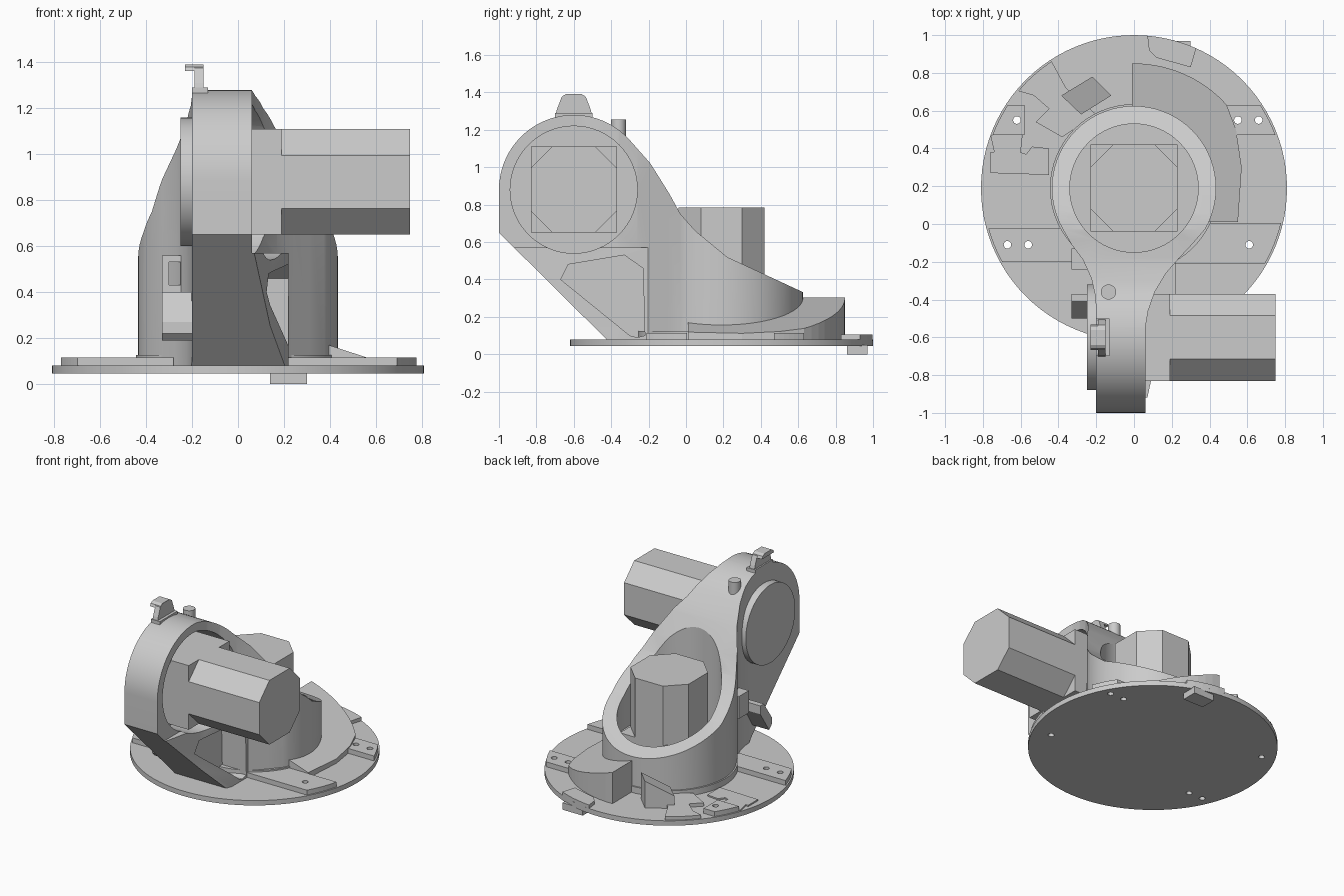
import bpy, bmesh, math
from math import cos, sin, radians, sqrt

if "Cube" in bpy.data.objects:
    bpy.data.objects.remove(bpy.data.objects["Cube"])

CY, R = 0.19, 0.81          # column axis position and base radius


def prism(name, pts, a, b, axis='Z', top=None):
    """Extrude a 2D outline: axis Z uses (x, y), X uses (y, z). top(u, v) may vary the end."""
    bm = bmesh.new()
    place = (lambda u, v, w: (u, v, w)) if axis == 'Z' else (lambda u, v, w: (w, u, v))
    lo = [bm.verts.new(place(u, v, a)) for u, v in pts]
    hi = [bm.verts.new(place(u, v, top(u, v) if top else b)) for u, v in pts]
    bm.faces.new(lo)
    bm.faces.new(hi)
    n = len(pts)
    for i in range(n):
        bm.faces.new((lo[i], lo[(i + 1) % n], hi[(i + 1) % n], hi[i]))
    bmesh.ops.recalc_face_normals(bm, faces=bm.faces)
    me = bpy.data.meshes.new(name)
    bm.to_mesh(me)
    bm.free()
    ob = bpy.data.objects.new(name, me)
    bpy.context.collection.objects.link(ob)
    return ob


def arc(cx, cy, r, a0, a1, n):
    return [(cx + r * cos(radians(a0 + (a1 - a0) * i / n)),
             cy + r * sin(radians(a0 + (a1 - a0) * i / n))) for i in range(n + 1)]


def circle(cx, cy, r, n=64):
    return arc(cx, cy, r, 0, 360, n)[:-1]


def rect(u0, u1, v0, v1):
    return [(u0, v0), (u1, v0), (u1, v1), (u0, v1)]


def octagon(cx, cy, h, c):
    k = h - c
    return [(cx + u, cy + v) for u, v in
            [(-k, -h), (k, -h), (h, -k), (h, k), (k, h), (-k, h), (-h, k), (-h, -k)]]


def boolean(ob, other, op='DIFFERENCE'):
    m = ob.modifiers.new(op, 'BOOLEAN')
    m.operation, m.object, m.solver = op, other, 'EXACT'
    bpy.context.view_layer.objects.active = ob
    bpy.ops.object.modifier_apply(modifier=m.name)
    bpy.data.objects.remove(other)


def smooth(ob, angle=25):
    bpy.ops.object.select_all(action='DESELECT')
    ob.select_set(True)
    bpy.context.view_layer.objects.active = ob
    bpy.ops.object.shade_smooth_by_angle(angle=radians(angle))


def strip(name, inner, side, y0, y1, top):
    """Raised strip on the base, ending on the disc rim."""
    rim = [(side * sqrt((R - .01) ** 2 - (y - CY) ** 2), y)
           for y in [y0 + (y1 - y0) * i / 6 for i in range(7)]]
    return prism(name, [(inner, y1), (inner, y0)] + rim, .07, top)


# Base disc, raised strips and screw holes
base = prism('base_disc', circle(0, CY, R, 96), .045, .08)
strips = [strip('front_strip_right', .22, 1, -.21, .005, .115),
          strip('front_strip_left', -.28, -1, -.2, -.025, .115),
          strip('rear_strip_right', .42, 1, .47, .63, .115),
          strip('rear_strip_left', -.58, -1, .47, .63, .115)]
for x, y in [(.55, .55), (.66, .55), (.61, -.11), (-.67, -.11), (-.56, -.11), (-.62, .55)]:
    for plate in [base] + strips:
        if plate is base or (plate.name.startswith('front') == (y < 0)
                             and plate.name.endswith('right') == (x > 0)):
            boolean(plate, prism('hole', circle(x, y, .02, 16), -.1, .3))
smooth(base)

# Small plates on the back of the disc
prism('left_patch', [(-.76, .27), (-.45, .26), (-.45, .4), (-.54, .41), (-.57, .37),
                     (-.6, .38), (-.59, .47), (-.76, .47), (-.74, .38), (-.76, .38)], .07, .09)
prism('back_left_plate', arc(0, CY, R - .01, 123, 140, 6) +
      [(-.53, .68), (-.45, .61), (-.52, .54), (-.38, .46), (-.2, .58), (-.36, .72)], .07, .105)
prism('back_patch', arc(0, CY, R, 66, 85, 5) + [(.08, .92), (.12, .88), (.3, .83)], .07, .105)
prism('bottom_tab', rect(.14, .3, .86, .97), 0, .05)

# Ramp behind the column, falling towards the right
prism('cable_ramp', [(-.01, .6)] + arc(0, CY, .66, 91, 42, 10) +
      [(.54, .5), (.57, .3), (.55, .01), (.35, .01), (.35, .4), (.2, .55)], .07, 0,
      top=lambda x, y: max(.3 - .33 * x, .1))

# Wedge block at the back left
prism('stop_block', [(-.385, .68), (-.22, .78), (-.12, .68), (-.28, .58)], .07, 0,
      top=lambda x, y: .27 if x > -.25 else .17)

# Main casting: keyhole plan plus splayed web, trimmed by the side profile
plan = arc(0, CY, .435, -30, 210, 48) + [
    (-.33, -.11), (-.27, -.19), (-.225, -.29), (-.205, -.38), (-.2, -.46), (-.2, -1.05),
    (.06, -1.05), (.06, -.55), (.075, -.46), (.11, -.36), (.17, -.26), (.24, -.18), (.31, -.105)]
casting = prism('shoulder_casting', plan, .07, 1.4)
web = prism('web', [(-.19, -1.04), (.045, -1.04), (.09, -.83), (.14, -.6), (.22, -.38),
                    (.22, -.1), (-.19, -.1)], .06, .57)
boolean(casting, web, 'UNION')
side = [(-.42, .075), (-1, .65)] + arc(-.6, .88, .4, 180, 43, 28) + [
    (-.19, 1.02), (-.09, .86), (-.03, .75), (.05, .66), (.22, .52), (.63, .33), (.63, .075)]
boolean(casting, prism('side_profile', side, -1, 1, 'X'), 'INTERSECT')
boolean(casting, prism('column_bore', circle(0, CY, .34), .28, 2))
boolean(casting, prism('shoulder_bore', circle(-.6, .88, .34), -.08, 1, 'X'))
pocket = [(-.67, .4), (-.63, .48), (-.33, .53), (-.23, .46), (-.22, .1), (-.26, .09), (-.3, .1)]
boolean(casting, prism('pocket', pocket, .03, 1, 'X'))
smooth(casting)

# Foot ring around the column
foot = prism('column_foot', circle(0, CY, .445), .07, .125)
smooth(foot)

# Motors: square flange with an octagonal can
prism('column_motor_flange', rect(-.23, .23, CY - .23, CY + .23), .27, .36)
prism('column_motor', octagon(0, CY, .23, .12), .35, .785)
prism('shoulder_motor_flange', rect(-.83, -.37, .65, 1.11), -.09, .19, 'X')
prism('shoulder_motor', octagon(-.6, .88, .23, .115), .18, .75, 'X')

# Cover on the left side of the shoulder
cover = prism('shoulder_cover', circle(-.6, .88, .28), -.25, -.19, 'X')
smooth(cover)

# Hook bracket and pin on top of the shoulder
hook = [(-.705, 1.25), (-.69, 1.31), (-.665, 1.375), (-.64, 1.39), (-.56, 1.39),
        (-.535, 1.375), (-.51, 1.31), (-.495, 1.25)]
prism('hook_plate', hook, -.19, -.15, 'X')
prism('hook_lip', [(-.668, 1.362), (-.66, 1.38), (-.64, 1.392), (-.56, 1.392),
                   (-.54, 1.38), (-.532, 1.362)], -.23, -.151, 'X')
prism('hook_foot', rect(-.7, -.5, 1.25, 1.29), -.2, -.13, 'X')
pin = prism('top_pin', circle(-.135, -.36, .04, 24), 1.1, 1.255)
smooth(pin)

# Cable clips on the left side of the web
prism('lower_clip', [(-.5, .22), (-.47, .19), (-.37, .34), (-.37, .4), (-.41, .4), (-.5, .27)],
      -.33, -.19, 'X')
clip = prism('upper_clip', rect(-.24, -.13, .4, .56), -.33, -.2, 'X')
boolean(clip, prism('clip_gap', rect(-.5, 0, .43, .53), -.3, -.25, 'X'))
